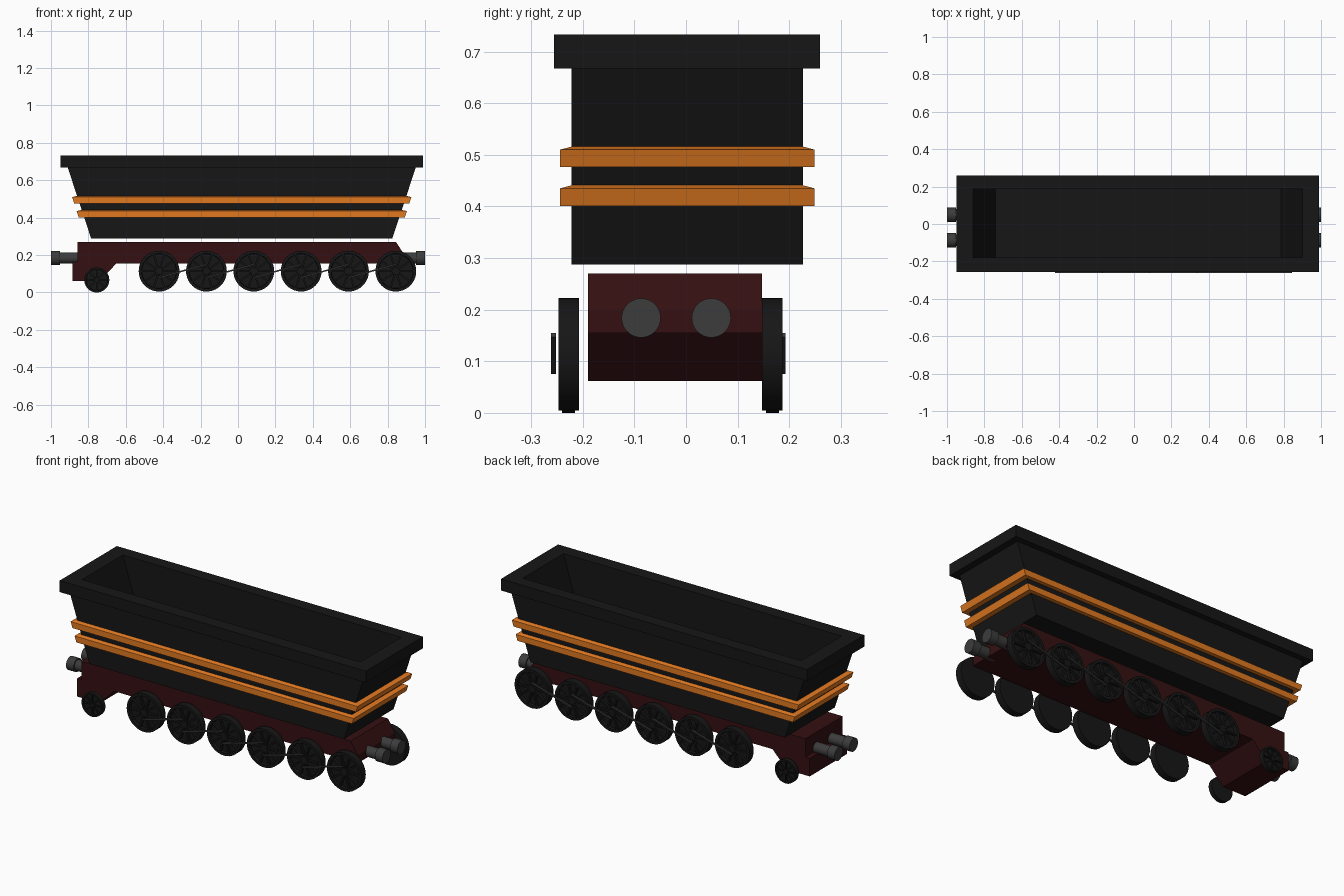
import bpy, bmesh
from math import sin, cos, pi, atan2, hypot
from mathutils import Matrix, Vector

if "Cube" in bpy.data.objects:
    bpy.data.objects.remove(bpy.data.objects["Cube"])


def material(name, rgb):
    m = bpy.data.materials.new(name)
    m.diffuse_color = (*rgb, 1)
    m.use_nodes = True
    m.node_tree.nodes["Principled BSDF"].inputs["Base Color"].default_value = m.diffuse_color
    return m


BLACK = material("black", (0.008, 0.008, 0.008))
RED = material("dark_red", (0.035, 0.005, 0.006))
ORANGE = material("orange", (0.75, 0.19, 0.015))
STEEL = material("dark_steel", (0.045, 0.045, 0.045))


def finish(name, bm, mat, smooth=False):
    bmesh.ops.recalc_face_normals(bm, faces=bm.faces)
    me = bpy.data.meshes.new(name)
    bm.to_mesh(me)
    bm.free()
    ob = bpy.data.objects.new(name, me)
    bpy.context.collection.objects.link(ob)
    me.materials.append(mat)
    if smooth:
        bpy.ops.object.select_all(action='DESELECT')
        ob.select_set(True)
        bpy.context.view_layer.objects.active = ob
        bpy.ops.object.shade_smooth_by_angle(angle=0.6)
    return ob


def loft(bm, rings, closed=False):
    """Skin successive vertex rings; cap the ends or join them in a loop."""
    rows = [[bm.verts.new(p) for p in r] for r in rings]
    n = len(rows[0])
    pairs = list(zip(rows, rows[1:])) + ([(rows[-1], rows[0])] if closed else [])
    for a, b in pairs:
        for i in range(n):
            j = (i + 1) % n
            bm.faces.new((a[i], a[j], b[j], b[i]))
    if not closed:
        bm.faces.new(rows[0])
        bm.faces.new(rows[-1])


def rect(x0, x1, y0, y1, z):
    return [(x0, y0, z), (x1, y0, z), (x1, y1, z), (x0, y1, z)]


def tub(z, dx=0.0, dy=0.0):
    """Rectangle of the tapering hopper at height z, grown outward."""
    t = (z - 0.288) * 0.33
    return rect(-0.785 - t - dx, 0.825 + t + dx, -0.222 - dy, 0.227 + dy, z)


def lathe(bm, profile, centre, axis, n=32, closed=False):
    """Revolve (offset, radius) pairs round an x or y axis."""
    rings = []
    for d, r in profile:
        ring = []
        for i in range(n):
            c, s = r * cos(2 * pi * i / n), r * sin(2 * pi * i / n)
            off = Vector((d, c, s)) if axis == 'x' else Vector((c, d, s))
            ring.append(Vector(centre) + off)
        rings.append(ring)
    loft(bm, rings, closed)


def bar(bm, p, q, y, width, depth):
    """Flat bar in the xz plane from p to q."""
    mid = ((p[0] + q[0]) / 2, y, (p[1] + q[1]) / 2)
    dx, dz = q[0] - p[0], q[1] - p[1]
    mat = (Matrix.Translation(mid) @ Matrix.Rotation(-atan2(dz, dx), 4, 'Y')
           @ Matrix.Diagonal((hypot(dx, dz), depth, width, 1)))
    bmesh.ops.create_cube(bm, size=1, matrix=mat)


# hopper: tapered tub, overhanging rim and open inside
bm = bmesh.new()
rim = (-0.948, 0.988, -0.256, 0.26)
loft(bm, [tub(0.288), tub(0.667), rect(*rim, 0.667), rect(*rim, 0.733),
          rect(-0.86, 0.9, -0.18, 0.188, 0.733),
          rect(-0.74, 0.787, -0.18, 0.188, 0.36)])
finish("hopper", bm, BLACK)

# two orange bands following the taper
for name, z0 in (("lower_band", 0.401), ("upper_band", 0.476)):
    bm = bmesh.new()
    loft(bm, [tub(z0, -0.004, -0.004), tub(z0, 0.029, 0.022),
              tub(z0 + 0.034, 0.029, 0.022), tub(z0 + 0.041, -0.004, -0.004)],
         closed=True)
    finish(name, bm, ORANGE)

# underframe with dropped end
bm = bmesh.new()
outline = [(-0.858, 0.27), (-0.858, 0.165), (-0.885, 0.165), (-0.885, 0.062),
           (-0.74, 0.062), (-0.65, 0.155), (0.89, 0.155), (0.89, 0.2), (0.845, 0.27)]
loft(bm, [[(x, y, z) for x, z in outline] for y in (-0.19, 0.147)])
finish("underframe", bm, RED)

# paired buffers at both ends
for sx, end in ((-1, "left"), (1, "right")):
    for y, tag in ((-0.087, "front"), (0.049, "back")):
        bm = bmesh.new()
        prof = [(0.84, 0.03), (0.953, 0.03), (0.953, 0.038), (1.0, 0.038)]
        lathe(bm, [(sx * d, r) for d, r in prof], (0, y, 0.184), 'x')
        finish(f"{end}_{tag}_buffer", bm, STEEL, True)


def wheel(name, x, z, r, y, side, depth, spokes):
    """Dished disc with rim, hub and spokes on the outer face."""
    bm = bmesh.new()
    k = depth * 0.6
    prof = [(0, r), (depth, r), (depth, r * 0.86), (k, r * 0.84),
            (k, r * 0.2), (depth, r * 0.18)]
    lathe(bm, [(side * d, q) for d, q in prof], (x, y, z), 'y', 40)
    for i in range(spokes):
        a = 2 * pi * i / spokes
        c, s = cos(a) * r, sin(a) * r
        bar(bm, (x + c * 0.15, z + s * 0.15), (x + c * 0.88, z + s * 0.88),
            y + side * depth * 0.7, r * 0.09, depth * 0.5)
    finish(name, bm, BLACK, True)


WHEEL_X = [-0.422 + 0.2532 * i for i in range(6)]
for side, tag, y in ((-1, "front", -0.207), (1, "back", 0.147)):
    # six driving wheels and one small leading wheel per side
    for i, x in enumerate(WHEEL_X):
        wheel(f"{tag}_wheel_{i + 1}", x, 0.114, 0.109, y, side, 0.04, 10)
    wheel(f"{tag}_small_wheel", -0.755, 0.067, 0.067, y + side * 0.008, side, 0.025, 8)
    # slanted coupling rods
    bm = bmesh.new()
    for a, b in zip(WHEEL_X, WHEEL_X[1:]):
        bar(bm, (a, 0.079), (b, 0.151), -0.257 if side < 0 else 0.188, 0.008, 0.01)
    finish(f"{tag}_coupling_rods", bm, STEEL)
